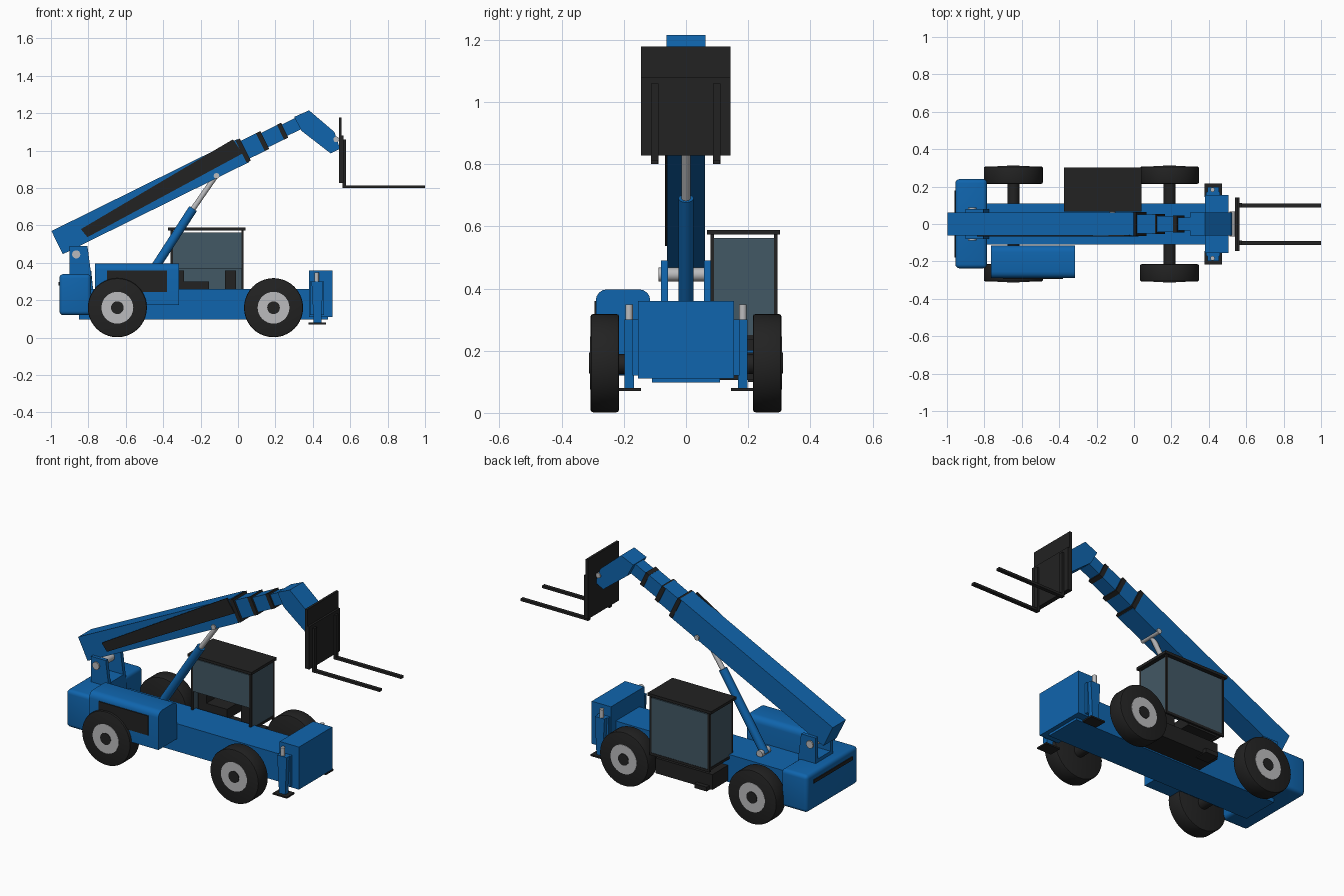
import bpy, bmesh, math
from mathutils import Vector, Matrix

if "Cube" in bpy.data.objects:
    bpy.data.objects.remove(bpy.data.objects["Cube"])


def mat(name, col):
    m = bpy.data.materials.new(name)
    m.diffuse_color = (*col, 1)
    m.use_nodes = True
    m.node_tree.nodes["Principled BSDF"].inputs["Base Color"].default_value = m.diffuse_color
    return m


BLUE = mat("blue paint", (0.005, 0.13, 0.42))
BLACK = mat("black", (0.016, 0.016, 0.016))
GREY = mat("light grey", (0.5, 0.5, 0.51))
GLASS = mat("tinted glass", (0.055, 0.098, 0.13))


def finish(name, bm, m, smooth=False):
    bmesh.ops.recalc_face_normals(bm, faces=bm.faces)
    me = bpy.data.meshes.new(name)
    bm.to_mesh(me)
    bm.free()
    me.materials.append(m)
    ob = bpy.data.objects.new(name, me)
    bpy.context.collection.objects.link(ob)
    if smooth:
        bpy.ops.object.select_all(action='DESELECT')
        ob.select_set(True)
        bpy.context.view_layer.objects.active = ob
        bpy.ops.object.shade_smooth_by_angle(angle=math.radians(35))
    return ob


def box(name, x, y, z, m, bevel=0, rule=lambda e: True):
    """Box from (min, max) ranges; bevels the edges that pass the rule."""
    bm = bmesh.new()
    bmesh.ops.create_cube(bm, size=1)
    for v in bm.verts:
        v.co = [r[0] if c < 0 else r[1] for c, r in zip(v.co, (x, y, z))]
    if bevel:
        edges = [e for e in bm.edges if rule(e)]
        bmesh.ops.bevel(bm, geom=edges, offset=bevel, segments=4, profile=0.5, affect='EDGES')
    return finish(name, bm, m, bevel > 0)


def plate(name, pts, y0, y1, m):
    """Side profile in x, z extruded across y."""
    bm = bmesh.new()
    f = bm.faces.new([bm.verts.new((x, y0, z)) for x, z in pts])
    r = bmesh.ops.extrude_face_region(bm, geom=[f])
    bmesh.ops.translate(bm, vec=(0, y1 - y0, 0),
                        verts=[v for v in r["geom"] if isinstance(v, bmesh.types.BMVert)])
    return finish(name, bm, m)


def rod(name, a, b, r, m, seg=24, bevel=0):
    """Cylinder between two points."""
    a, b = Vector(a), Vector(b)
    d = b - a
    M = Matrix.Translation((a + b) / 2) @ d.to_track_quat('Z', 'Y').to_matrix().to_4x4()
    bm = bmesh.new()
    bmesh.ops.create_cone(bm, cap_ends=True, segments=seg, radius1=r, radius2=r, depth=d.length)
    if bevel:
        rim = [e for e in bm.edges if abs(e.verts[0].co.z - e.verts[1].co.z) < 1e-5]
        bmesh.ops.bevel(bm, geom=rim, offset=bevel, segments=2, profile=0.5, affect='EDGES')
    bm.transform(M)
    return finish(name, bm, m, True)


# Chassis, front block, counterweight with rear slot
box("chassis", (-0.85, 0.48), (-0.11, 0.11), (0.097, 0.26), BLUE)
box("front_block", (0.38, 0.505), (-0.155, 0.155), (0.11, 0.36), BLUE)
box("counterweight", (-0.955, -0.785), (-0.237, 0.24), (0.12, 0.34), BLUE, 0.022)
box("rear_slot", (-0.96, -0.95), (-0.18, 0.18), (0.278, 0.298), BLACK)

# Engine housing with rounded long top edges and a side grille
box("engine_housing", (-0.765, -0.315), (-0.29, -0.115), (0.175, 0.397), BLUE, 0.035,
    lambda e: all(v.co.z > 0.3 for v in e.verts)
    and abs(e.verts[0].co.y - e.verts[1].co.y) < 1e-5)
box("engine_grille", (-0.70, -0.38), (-0.295, -0.288), (0.245, 0.36), BLACK)

# Wheels and axles
for x, end in ((-0.645, "rear"), (0.19, "front")):
    rod(end + "_axle", (x, -0.25, 0.157), (x, 0.25, 0.157), 0.032, BLACK)
    for s, side in ((-1, "right"), (1, "left")):
        n = f"{end}_{side}_"
        rod(n + "tyre", (x, s * 0.215, 0.16), (x, s * 0.307, 0.16), 0.158, BLACK, 40, 0.008)
        rod(n + "rim", (x, s * 0.28, 0.16), (x, s * 0.309, 0.16), 0.085, GREY, 32)
        rod(n + "hub", (x, s * 0.28, 0.16), (x, s * 0.312, 0.16), 0.034, BLACK, 20)

# Front stabilisers
for s, side in ((-1, "right"), (1, "left")):
    def ys(a, b):
        return tuple(sorted((s * a, s * b)))
    plate(side + "_stabiliser_leg", [(0.405, 0.08), (0.445, 0.08), (0.455, 0.30), (0.393, 0.30)],
          *ys(0.168, 0.197), BLUE)
    box(side + "_stabiliser_bracket", (0.385, 0.46), ys(0.15, 0.172), (0.12, 0.30), BLUE)
    rod(side + "_stabiliser_piston", (0.42, s * 0.183, 0.28), (0.42, s * 0.183, 0.348), 0.012, GREY)
    box(side + "_stabiliser_foot", (0.378, 0.47), ys(0.145, 0.217), (0.071, 0.08), BLACK)

# Boom pivot tower: two cheeks with a pin
tower = [(-0.90, 0.26), (-0.775, 0.26), (-0.805, 0.49), (-0.90, 0.49)]
plate("pivot_tower_right", tower, -0.08, -0.058, BLUE)
plate("pivot_tower_left", tower, 0.058, 0.08, BLUE)
plate("pivot_tower_core", [(-0.90, 0.26), (-0.775, 0.26), (-0.785, 0.36), (-0.90, 0.36)],
      -0.06, 0.06, BLUE)
rod("boom_pivot_pin", (-0.865, -0.088, 0.445), (-0.865, 0.088, 0.445), 0.022, GREY)

# Telescopic boom: sections run along a tilted centre line
ANG = math.radians(26.3)
U = Vector((math.cos(ANG), math.sin(ANG)))
V = Vector((-U.y, U.x))
A = Vector((-0.967, 0.508))


def section(name, u0, u1, h, w, m):
    pts = [A + U * u + V * v for u, v in ((u0, -h), (u1, -h), (u1, h), (u0, h))]
    plate(name, pts, -w, w, m)


section("boom_base", 0, 1.11, 0.069, 0.061, BLUE)
section("boom_second", 1.05, 1.23, 0.053, 0.05, BLUE)
section("boom_third", 1.20, 1.345, 0.043, 0.043, BLUE)
section("boom_fourth", 1.30, 1.49, 0.034, 0.036, BLUE)
section("boom_band_1", 1.097, 1.122, 0.066, 0.064, BLACK)
section("boom_band_2", 1.212, 1.238, 0.053, 0.054, BLACK)
section("boom_band_3", 1.332, 1.357, 0.044, 0.045, BLACK)
plate("boom_side_cover", [(-0.84, 0.58), (-0.805, 0.537), (0.025, 0.985), (-0.027, 1.06)],
      -0.068, -0.058, BLACK)
plate("boom_head", [(0.30, 1.18), (0.38, 1.215), (0.515, 1.10), (0.545, 1.01), (0.495, 0.985),
                    (0.34, 1.105)], -0.062, 0.062, BLUE)

# Lift cylinder
rod("lift_barrel", (-0.515, 0, 0.265), (-0.24, 0, 0.69), 0.024, BLUE)
rod("lift_rod", (-0.26, 0, 0.66), (-0.115, 0, 0.87), 0.014, GREY)
rod("lift_top_pin", (-0.115, -0.068, 0.865), (-0.115, 0.068, 0.865), 0.015, GREY)
rod("lift_base_pin", (-0.505, -0.04, 0.275), (-0.505, 0.04, 0.275), 0.02, GREY)

# Fork carriage and forks
rod("carriage_pin", (0.525, -0.068, 1.06), (0.525, 0.068, 1.06), 0.015, GREY)
box("carriage_backrest", (0.539, 0.553), (-0.145, 0.143), (0.828, 1.178), BLACK)
box("carriage_plate", (0.545, 0.565), (-0.145, 0.143), (0.828, 1.08), BLACK)
for y, side in ((-0.101, "right"), (0.099, "left")):
    box(side + "_fork_shank", (0.56, 0.577), (y - 0.012, y + 0.012), (0.80, 1.06), BLACK)
    box(side + "_fork_tine", (0.56, 1.0), (y - 0.011, y + 0.011), (0.80, 0.814), BLACK)

# Cab: roof, posts, sills, glass panes
X0, X1, Y0, Y1 = -0.36, 0.03, 0.078, 0.295
box("cab_roof", (-0.375, 0.04), (0.068, 0.302), (0.573, 0.589), BLACK)
for x in (X0, X1 - 0.012):
    for y in (Y0, Y1 - 0.012):
        box("cab_post", (x, x + 0.012), (y, y + 0.012), (0.24, 0.575), BLACK)
    box("cab_cross_sill", (x, x + 0.012), (Y0, Y1), (0.235, 0.25), BLACK)
box("cab_outer_sill", (X0, X1), (Y1 - 0.012, Y1), (0.225, 0.24), BLACK)
box("cab_outer_glass", (X0 + 0.006, X1 - 0.006), (Y1 - 0.009, Y1 - 0.002), (0.23, 0.563), GLASS)
box("cab_inner_glass", (X0 + 0.006, X1 - 0.006), (Y0 + 0.002, Y0 + 0.009), (0.37, 0.563), GLASS)
box("cab_rear_glass", (X0 + 0.002, X0 + 0.009), (Y0 + 0.006, Y1 - 0.006), (0.24, 0.563), GLASS)
box("cab_front_glass", (X1 - 0.009, X1 - 0.002), (Y0 + 0.006, Y1 - 0.006), (0.24, 0.563), GLASS)

# Cab interior and floor tank
box("seat_back", (-0.345, -0.29), (0.12, 0.25), (0.24, 0.36), BLACK)
box("seat_cushion", (-0.29, -0.155), (0.12, 0.25), (0.24, 0.30), BLACK)
box("control_console", (-0.07, -0.012), (0.13, 0.24), (0.20, 0.36), BLACK)
box("cab_base", (-0.35, 0.02), (0.105, 0.255), (0.105, 0.195), BLACK)
box("cab_step", (-0.33, -0.25), (0.20, 0.28), (0.10, 0.125), BLACK)
